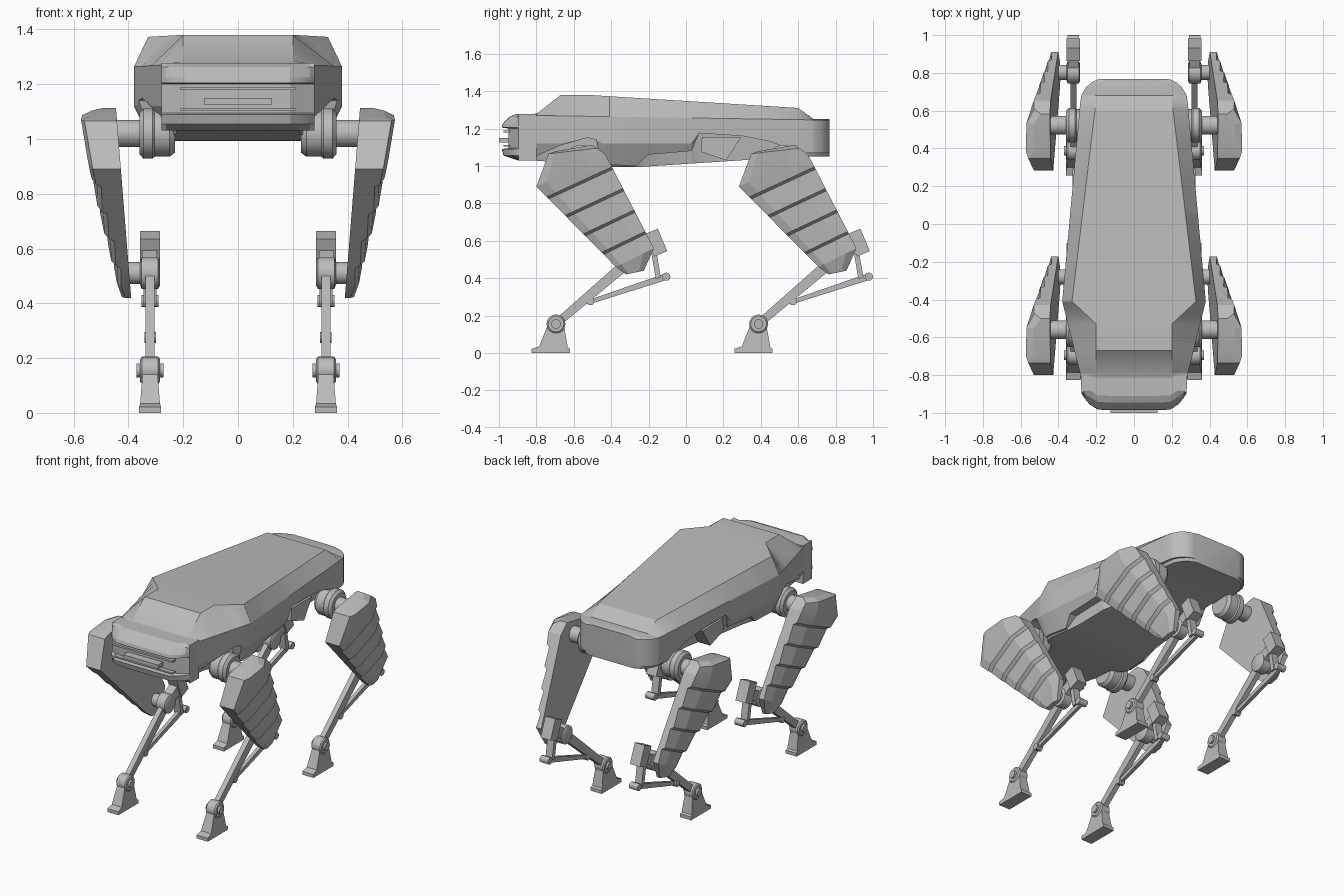
import bpy, bmesh, math

if "Cube" in bpy.data.objects:
    bpy.data.objects.remove(bpy.data.objects["Cube"])

grey = bpy.data.materials.new("light_grey")
grey.diffuse_color = (0.5, 0.5, 0.5, 1)
grey.use_nodes = True
grey.node_tree.nodes["Principled BSDF"].inputs["Base Color"].default_value = grey.diffuse_color


def loft(name, rings, side=1, dy=0.0, angle=30):
    """Skin equal-length closed rings and cap both ends."""
    bm = bmesh.new()
    loops = [[bm.verts.new((x * side, y + dy, z)) for x, y, z in r] for r in rings]
    n = len(loops[0])
    for a, b in zip(loops, loops[1:]):
        for i in range(n):
            j = (i + 1) % n
            bm.faces.new((a[i], a[j], b[j], b[i]))
    bm.faces.new(loops[0])
    bm.faces.new(loops[-1])
    bmesh.ops.remove_doubles(bm, verts=bm.verts, dist=0.0002)
    bmesh.ops.recalc_face_normals(bm, faces=bm.faces)
    me = bpy.data.meshes.new(name)
    bm.to_mesh(me)
    bm.free()
    me.materials.append(grey)
    ob = bpy.data.objects.new(name, me)
    bpy.context.collection.objects.link(ob)
    bpy.ops.object.select_all(action='DESELECT')
    ob.select_set(True)
    bpy.context.view_layer.objects.active = ob
    bpy.ops.object.shade_smooth_by_angle(angle=math.radians(angle))
    return ob


def prism(name, poly, x0, x1, side=1, dy=0.0):
    return loft(name, [[(x, y, z) for y, z in poly] for x in (x0, x1)], side, dy)


def turned(name, centre, steps, side=1, dy=0.0, n=32):
    """Turned part about an x-axis through centre (y, z); steps are (x, radius)."""
    rings = [[(x, centre[0] + r * math.cos(k * math.tau / n),
               centre[1] + r * math.sin(k * math.tau / n)) for k in range(n)]
             for x, r in steps]
    return loft(name, rings, side, dy)


def bar(name, p, q, w0, w1, x0, x1, side=1, dy=0.0):
    """Flat bar from p to q in the yz plane, w0 and w1 wide at its ends."""
    l = math.dist(p, q)
    ny, nz = -(q[1] - p[1]) / l / 2, (q[0] - p[0]) / l / 2
    poly = [(p[0] + ny * w0, p[1] + nz * w0), (q[0] + ny * w1, q[1] + nz * w1),
            (q[0] - ny * w1, q[1] - nz * w1), (p[0] - ny * w0, p[1] - nz * w0)]
    return prism(name, poly, x0, x1, side, dy)


def box_poly(y0, y1, z0, z1):
    return [(y0, z0), (y1, z0), (y1, z1), (y0, z1)]


def lerp(a, b, t):
    return tuple(u + (v - u) * t for u, v in zip(a, b))


def curve(pts, v):
    """Piecewise linear value at v, clamped at both ends."""
    if v <= pts[0][0]:
        return pts[0][1]
    for (a, p), (b, q) in zip(pts, pts[1:]):
        if v <= b:
            return p + (q - p) * (v - a) / (b - a)
    return pts[-1][1]


def mirrored(half, place):
    return [place(x, v) for x, v in half] + [place(-x, v) for x, v in half[::-1]]


# Body shell: a few guide curves along y
roof_w = [(-.53, .20), (-.41, .328), (.60, .207)]
roof_z = [(-.82, 1.275), (-.79, 1.285), (-.67, 1.38), (-.53, 1.38), (.60, 1.31), (.68, 1.252)]
belt_w = [(-.82, .278), (-.41, .38), (.64, .285)]
floor_z = [(-.82, 1.03), (-.41, .995), (-.27, .993), (.60, 1.05)]
arch_z = [(-.82, 1.045), (-.67, 1.11), (-.53, 1.15), (-.48, 1.14), (-.45, 1.01), (-.27, .998),
          (-.20, 1.06), (.03, 1.08), (.07, 1.175), (.30, 1.16), (.45, 1.13), (.60, 1.07)]
rear_round = [(.64 + .128 * math.sin(math.radians(a)), 0) for a in (0, 20, 40, 60, 75, 90)]
rings = []
for y in sorted({p[0] for g in (roof_w, roof_z, belt_w, arch_z, rear_round) for p in g}):
    xb, zb = curve(belt_w, y), 1.257 - .016 * y
    if y > .64:
        xb -= .13 - math.sqrt(.13 ** 2 - (y - .64) ** 2)
    xt = min(curve(roof_w, y), xb - .045)
    ze, zf = curve(arch_z, y), curve(floor_z, y)
    taper = .5 * max(0, 1.12 - ze) if y < .5 else 0
    xi = xb - taper - .01 - .8 * min(.09, max(0, ze - zf - .015))
    half = [(xt, curve(roof_z, y)), (xb, zb), (xb, max(ze, 1.12)),
            (xb - taper, ze), (xi, ze), (xi - .01, zf)]
    rings.append(mirrored(half, lambda x, z: (x, y, z)))
loft("body_shell", rings, angle=20)

# Nose with a recessed slot across its front: (z, push back)
rings = []
for z, back in [(1.03, .09), (1.055, .015), (1.09, .005), (1.095, .04), (1.20, .04),
                (1.205, .005), (1.225, .01), (1.262, .045), (1.277, .08)]:
    half = [(.28, -.80), (.279, -.895), (.262, -.925 + back * .5),
            (.235, -.96 + back), (.19, -.988 + back), (.10, -.99 + back)]
    rings.append(mirrored(half, lambda x, y: (x, y, z)))
loft("nose", rings, angle=20)

# Sensor bar and rails inside the slot
prism("sensor_bar", box_poly(-1.0, -.94, 1.125, 1.15), -.125, .125)
prism("slot_upper_rail", box_poly(-.975, -.94, 1.178, 1.19), -.21, .21)
prism("slot_lower_rail", box_poly(-.975, -.94, 1.103, 1.112), -.21, .21)

# Stations along each thigh cover: (front point, rear point, outer step)
f1, r1, f2, r2 = (-.80, .89), (-.43, 1.06), (-.375, .46), (-.172, .56)
cover = [((-.70, 1.078), (-.50, 1.113), .04), ((-.735, 1.065), (-.475, 1.095), .005), (f1, r1, 0)]
for k in range(4):
    for t, step in ((.13 + .23 * k, 0), (.155 + .23 * k, .018)):
        cover.append((lerp(f1, f2, t), lerp(r1, r2, t), step))
cover += [(f2, r2, 0), ((-.32, .42), (-.225, .44), .005)]
outer_x = [(.42, .428), (.74, .51), (.89, .542), (1.07, .578)]


def inner_x(z):
    return .39 + .052 * (z - .42) / .65


thigh = []
for f, r, step in cover:
    ring = [(inner_x(f[1]), *f)]
    for t, drop in ((0, .012), (.14, 0), (.72, .004), (1, .045)):
        y, z = lerp(f, r, t)
        xo = curve(outer_x, z)
        room = xo - inner_x(z)
        ring.append((xo - min(drop, room * .4) - min(step, room * .3), y, z))
    ring.append((inner_x(r[1]), *r))
    thigh.append(ring)

hip, knee, ankle, link = (-.56, 1.02), (-.28, .51), (-.695, .155), (-.105, .408)

# Foot outline as (y, z, half width)
foot = [(-.825, 0, .04), (-.62, 0, .04), (-.62, .022, .04), (-.632, .03, .036),
        (-.655, .16, .026), (-.735, .16, .026), (-.785, .035, .036), (-.825, .022, .04)]

for side, sname in ((1, "right"), (-1, "left")):
    # Flank pod
    prism(f"{sname}_flank_pod", [(.085, 1.155), (.295, 1.155), (.215, 1.03), (.08, 1.075)],
          .24, .325, side)
    for dy, ename in ((0, "front"), (1.083, "rear")):
        at = dict(side=side, dy=dy)
        n = f"{ename}_{sname}_"
        # Hip drum and axle
        turned(n + "hip_drum", hip, [(.23, .07), (.25, .085), (.305, .085), (.312, .092),
               (.345, .092), (.36, .075), (.36, .05), (.46, .05)], **at)
        # Ribbed thigh cover
        loft(n + "thigh_cover", thigh, angle=12, **at)
        # Knee joint with crank block
        turned(n + "knee_joint", knee, [(.285, .045), (.292, .058), (.352, .058),
               (.358, .04), (.41, .04)], **at)
        bar(n + "crank_arm", knee, (-.17, .575), .07, .06, .295, .35, **at)
        bar(n + "crank_block", (-.185, .65), (-.135, .53), .075, .075, .285, .357, **at)
        # Shank and push rods
        bar(n + "shank", knee, ankle, .06, .042, .304, .337, **at)
        bar(n + "push_rod", (-.53, .268), link, .022, .035, .309, .332, **at)
        bar(n + "drop_link", (-.172, .54), (-.148, .40), .028, .028, .297, .345, **at)
        turned(n + "link_pin", link, [(.29, .022), (.352, .022)], n=12, **at)
        turned(n + "rod_pin", (-.51, .275), [(.3, .02), (.342, .02)], n=12, **at)
        # Ankle and foot
        turned(n + "ankle", ankle, [(.272, .025), (.285, .025), (.285, .042), (.292, .05),
               (.35, .05), (.357, .042), (.357, .025), (.37, .025)], **at)
        loft(n + "foot", [[(.321 + s * w, y, z) for y, z, w in foot] for s in (-1, 1)], **at)
